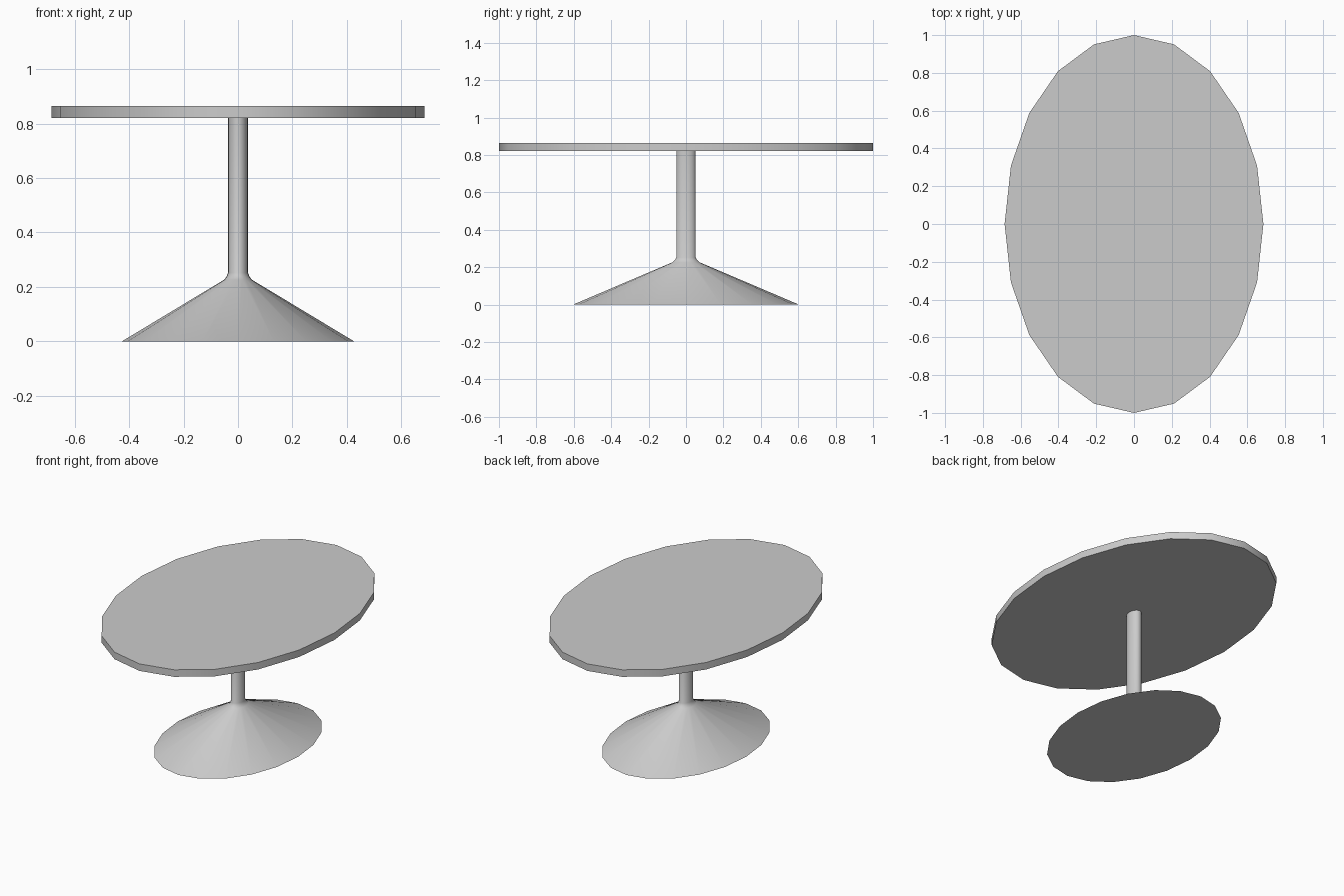
import bpy
import bmesh
import math

if "Cube" in bpy.data.objects:
    bpy.data.objects.remove(bpy.data.objects["Cube"])

SIDES = 20


def elliptic_lathe(name, profile, ratio):
    """Capped elliptical solid from (y radius, z) rings; ratio = x radius / y radius."""
    bm = bmesh.new()
    rings = []
    for r, z in profile:
        angles = [2 * math.pi * i / SIDES for i in range(SIDES)]
        rings.append([bm.verts.new((r * ratio * math.cos(a), r * math.sin(a), z))
                      for a in angles])
    for low, high in zip(rings, rings[1:]):
        for i in range(SIDES):
            j = (i + 1) % SIDES
            bm.faces.new((low[i], low[j], high[j], high[i]))
    bm.faces.new(rings[0][::-1])
    bm.faces.new(rings[-1])
    mesh = bpy.data.meshes.new(name)
    bm.to_mesh(mesh)
    bm.free()
    obj = bpy.data.objects.new(name, mesh)
    bpy.context.collection.objects.link(obj)
    bpy.ops.object.select_all(action='DESELECT')
    obj.select_set(True)
    bpy.context.view_layer.objects.active = obj
    bpy.ops.object.shade_smooth_by_angle(angle=math.radians(30))
    return obj


# Oval tabletop slab
elliptic_lathe("tabletop", [(1.0, 0.82), (1.0, 0.865)], 0.685)

# Flared foot, short neck and slim column in one turned piece
elliptic_lathe("pedestal", [(0.604, 0.0), (0.073, 0.226), (0.060, 0.238),
                            (0.052, 0.252), (0.052, 0.82)], 0.706)
